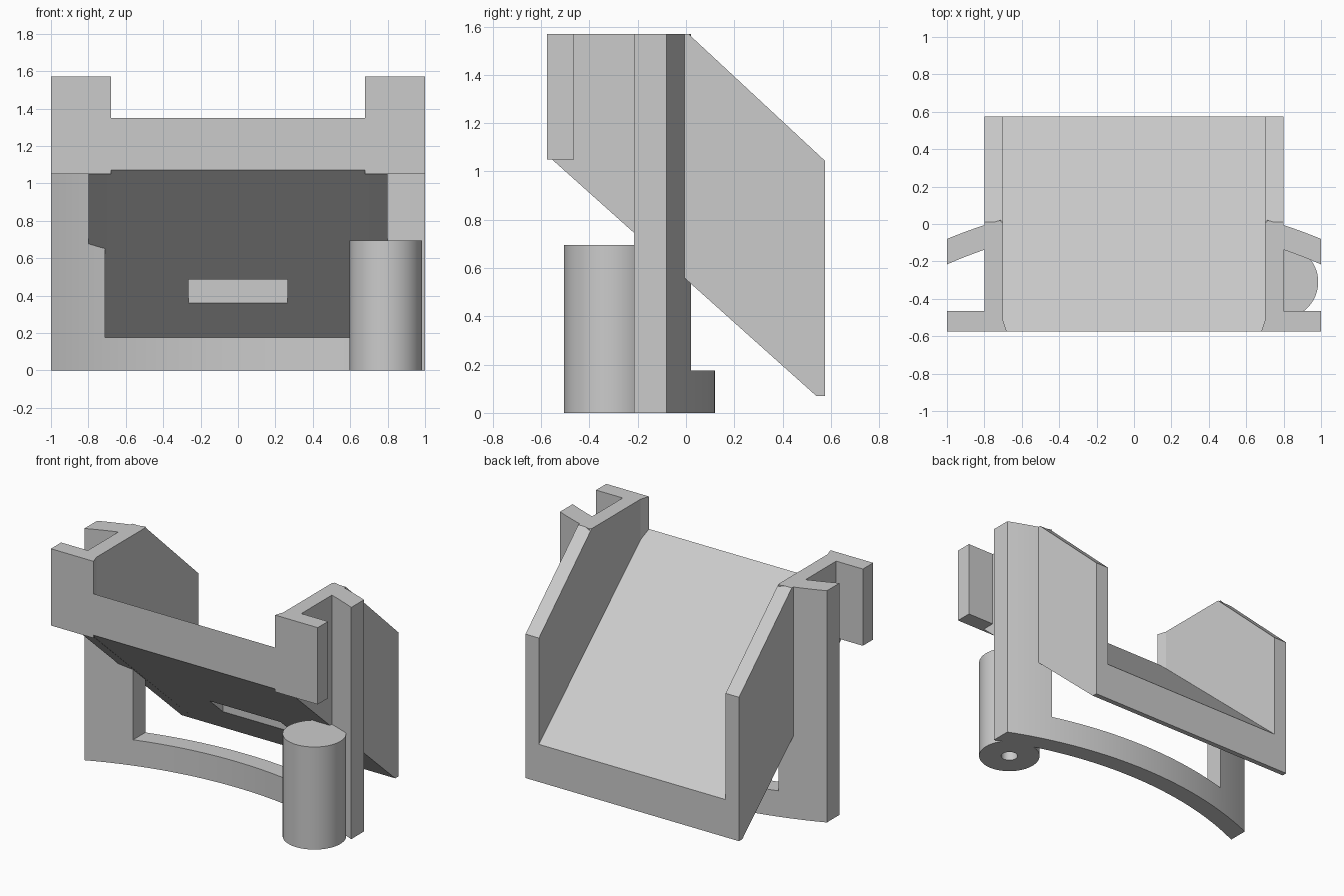
import bpy, bmesh, math
from mathutils import Vector

cube = bpy.data.objects.get("Cube")
if cube:
    bpy.data.objects.remove(cube, do_unlink=True)

grey = bpy.data.materials.new("light_grey")
grey.use_nodes = True
COLOUR = (0.6, 0.6, 0.6, 1)
grey.diffuse_color = COLOUR
grey.node_tree.nodes["Principled BSDF"].inputs["Base Color"].default_value = COLOUR


def prism(name, points, start, end, axis):
    """Extrude a closed outline along z (points x, y) or along x (points y, z)."""
    bm = bmesh.new()
    place = (lambda p: (p[0], p[1], start)) if axis == "z" else (lambda p: (start, p[0], p[1]))
    face = bm.faces.new([bm.verts.new(place(p)) for p in points])
    out = bmesh.ops.extrude_face_region(bm, geom=[face])
    verts = [g for g in out["geom"] if isinstance(g, bmesh.types.BMVert)]
    step = Vector((0, 0, 1)) if axis == "z" else Vector((1, 0, 0))
    bmesh.ops.translate(bm, verts=verts, vec=step * (end - start))
    bmesh.ops.recalc_face_normals(bm, faces=bm.faces)
    mesh = bpy.data.meshes.new(name)
    bm.to_mesh(mesh)
    bm.free()
    mesh.materials.append(grey)
    obj = bpy.data.objects.new(name, mesh)
    bpy.context.collection.objects.link(obj)
    return obj


def box(name, x, y, z):
    outline = [(x[0], y[0]), (x[1], y[0]), (x[1], y[1]), (x[0], y[1])]
    return prism(name, outline, z[0], z[1], "z")


def activate(obj):
    bpy.ops.object.select_all(action="DESELECT")
    obj.select_set(True)
    bpy.context.view_layer.objects.active = obj


def cut(obj, cutter):
    """Subtract the cutter, then discard it."""
    cutter.hide_render = True
    mod = obj.modifiers.new("cut", "BOOLEAN")
    mod.operation = "DIFFERENCE"
    mod.solver = "EXACT"
    mod.object = cutter
    activate(obj)
    bpy.ops.object.modifier_apply(modifier=mod.name)
    bpy.data.objects.remove(cutter, do_unlink=True)


def smooth(obj):
    activate(obj)
    bpy.ops.object.shade_smooth_by_angle(angle=math.radians(30))


def circle(cx, cy, r, n=64):
    return [(cx + r * math.cos(2 * math.pi * i / n),
             cy + r * math.sin(2 * math.pi * i / n)) for i in range(n)]


TOP = 1.57
FRONT, BACK = -0.575, 0.575

# Curved frame: two tall posts joined by a low rail
ARC_Y = -2.48


def arc(radius, n=48):
    xs = [-1 + 2 * i / n for i in range(n + 1)]
    return [(x, ARC_Y + math.sqrt(radius ** 2 - x * x)) for x in xs]


frame = prism("curved_frame", arc(2.475) + arc(2.6)[::-1], 0, TOP, "z")
cut(frame, box("window_cutter", (-0.71, 0.71), (-1, 1), (0.175, 2)))
smooth(frame)

# Sloping chute floor with a notch in its underside
floor = prism("chute_floor",
              [(FRONT, 1.07), (FRONT, 1.35), (BACK, 0.325), (BACK, 0.07), (0.54, 0.07)],
              -0.75, 0.75, "x")
cut(floor, box("notch_cutter", (-0.265, 0.265), (-0.3, 0.218), (0.36, 0.485)))

# Side walls and front hook plates
for side, s in (("right", -1), ("left", 1)):
    wall = [(FRONT, 1.05), (FRONT, TOP), (0.01, TOP), (BACK, 1.045),
            (BACK, 0.07), (0.54, 0.07), (-0.555, 1.05)]
    prism(side + "_wall", wall, s * 0.7, s * 0.8, "x")
    plate = [(0.68, FRONT), (1, FRONT), (1, -0.465), (0.75, -0.465), (0.7, -0.515)]
    prism(side + "_hook_plate", [(s * x, y) for x, y in plate], 1.05, TOP, "z")

# Round boss with a blind hole from below
post = prism("round_boss", circle(0.79, -0.31, 0.195), 0, 0.695, "z")
cut(post, prism("hole_cutter", circle(0.79, -0.31, 0.053, 32), -0.1, 0.5, "z"))
smooth(post)
